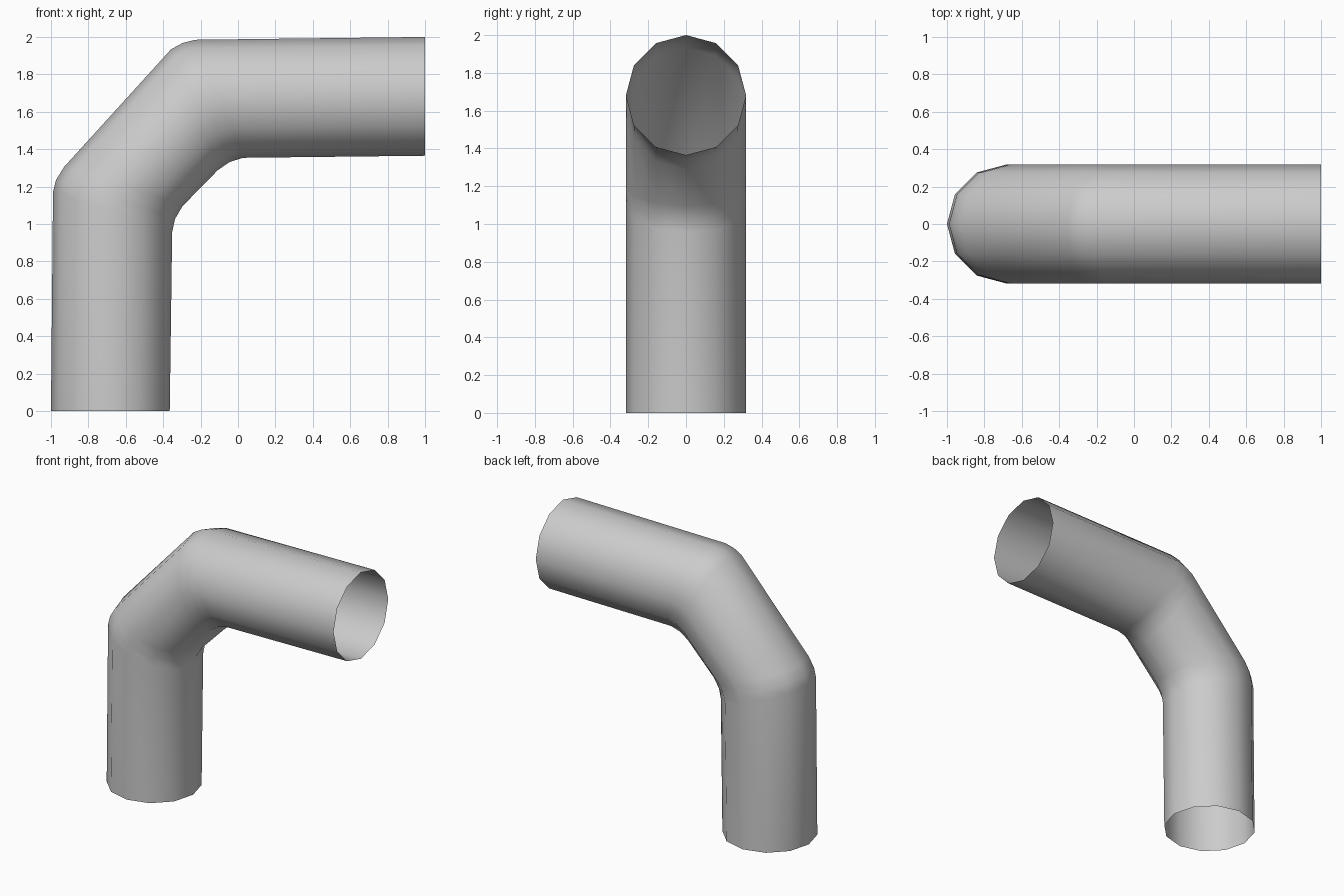
import bpy, bmesh, math
from mathutils import Vector

if "Cube" in bpy.data.objects:
    bpy.data.objects.remove(bpy.data.objects["Cube"])

SIDES, HALF_WIDTH = 12, 0.318

# Side profile: matching points on the outside and inside of the bend (x, z)
outer = [(-1, 0), (-0.989, 1.171), (-0.973, 1.235), (-0.93, 1.305),
         (-0.358, 1.934), (-0.296, 1.968), (-0.227, 1.985), (1, 2)]
inner = [(-0.365, 0), (-0.352, 0.957), (-0.337, 1.027), (-0.296, 1.096),
         (-0.107, 1.289), (-0.043, 1.332), (0.027, 1.354), (1, 1.365)]

# Pipe: loft twelve-sided rings through the profile, both ends left open
bm = bmesh.new()
rings = []
for (ox, oz), (ix, iz) in zip(outer, inner):
    a, b = Vector((ox, 0, oz)), Vector((ix, 0, iz))
    centre, reach = (a + b) / 2, (a - b) / 2
    ring = []
    for k in range(SIDES):
        t = math.tau * k / SIDES
        ring.append(bm.verts.new(centre + reach * math.cos(t)
                                 + Vector((0, HALF_WIDTH * math.sin(t), 0))))
    rings.append(ring)
for low, high in zip(rings, rings[1:]):
    for k in range(SIDES):
        n = (k + 1) % SIDES
        # reach points to -x at the base, so this order faces outward
        face = bm.faces.new((low[k], high[k], high[n], low[n]))
        face.smooth = True

mesh = bpy.data.meshes.new("bent_pipe")
bm.normal_update()
if bm.faces[:][0].normal.x > 0:
    bmesh.ops.reverse_faces(bm, faces=bm.faces[:])
bm.to_mesh(mesh)
bm.free()
pipe = bpy.data.objects.new("bent_pipe", mesh)
bpy.context.collection.objects.link(pipe)
